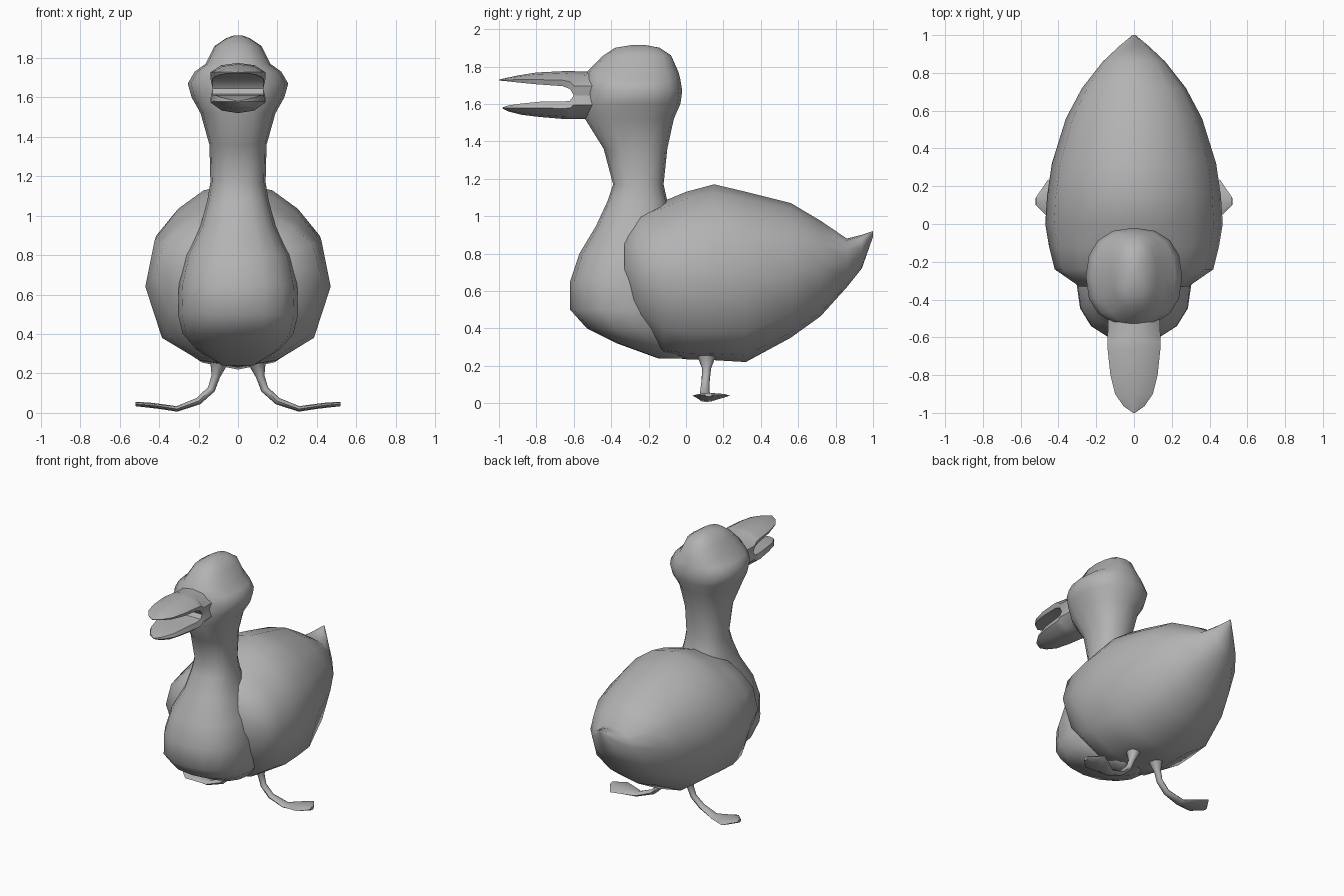
import bpy, bmesh, math
from mathutils import Vector

grey = bpy.data.materials.new("plain grey")
grey.diffuse_color = (0.45, 0.45, 0.45, 1)


def loft(name, rings, angle=50):
    """Skin a closed surface over a list of equal-length rings."""
    bm = bmesh.new()
    rows = [[bm.verts.new(p) for p in r] for r in rings]
    n = len(rows[0])
    for a, b in zip(rows, rows[1:]):
        for i in range(n):
            j = (i + 1) % n
            bm.faces.new((a[i], a[j], b[j], b[i]))
    bm.faces.new(rows[0])
    bm.faces.new(rows[-1][::-1])
    bmesh.ops.recalc_face_normals(bm, faces=bm.faces)
    me = bpy.data.meshes.new(name)
    bm.to_mesh(me)
    bm.free()
    ob = bpy.data.objects.new(name, me)
    bpy.context.collection.objects.link(ob)
    me.materials.append(grey)
    bpy.ops.object.select_all(action='DESELECT')
    ob.select_set(True)
    bpy.context.view_layer.objects.active = ob
    bpy.ops.object.shade_smooth_by_angle(angle=math.radians(angle))
    return ob


def mirrored(half):
    """Complete a half profile whose first and last points lie on x = 0."""
    return half + [(-u, v) for u, v in half[-2:0:-1]]


# folded-wing body: y, half width, top, widest height, bottom
shell = mirrored([(0, 1), (.38, .92), (.66, .74), (.9, .48), (1, 0),
                  (.82, -.64), (.42, -.92), (0, -1)])
sections = [
    (-.33, .29, .93, .74, .55), (-.24, .42, 1.03, .70, .39),
    (-.12, .45, 1.08, .66, .25), (0, .47, 1.13, .64, .235),
    (.15, .46, 1.17, .65, .23), (.32, .435, 1.13, .66, .22),
    (.56, .36, 1.07, .70, .35), (.72, .275, .975, .74, .465),
    (.86, .165, .88, .77, .62), (.94, .08, .90, .83, .72),
    (1.0, .008, .92, .905, .89)]
loft("body", [[(u * w, y, zm + v * ((zt - zm) if v > 0 else (zm - zb)))
               for u, v in shell] for y, w, zt, zm, zb in sections])

# breast, neck and head: z, front y, back y, half width
column = [
    (.24, -.15, 0, .08), (.32, -.37, 0, .21), (.40, -.53, 0, .28),
    (.50, -.62, 0, .305), (.65, -.62, 0, .30), (.80, -.57, -.02, .265),
    (.95, -.48, -.06, .19), (1.08, -.42, -.10, .155), (1.17, -.39, -.12, .14),
    (1.36, -.44, -.10, .145), (1.52, -.54, -.065, .19), (1.60, -.54, -.03, .235),
    (1.67, -.54, -.02, .255), (1.73, -.54, -.03, .22), (1.77, -.53, -.04, .165),
    (1.86, -.44, -.08, .12), (1.90, -.38, -.14, .06), (1.915, -.29, -.22, .02)]


def blunt(t, e=.85):
    return math.copysign(abs(t) ** e, t)


loft("breast_neck_head", [
    [(w * blunt(math.cos(a)), (f + b) / 2 + (b - f) / 2 * blunt(math.sin(a)), z)
     for a in (math.tau * i / 16 for i in range(16))] for z, f, b, w in column], 60)

# open bill: y, half width, outer height, inner height
bill = mirrored([(0, 1), (.6, .85), (1, .4), (.92, 0), (0, 0)])
upper = [(-.48, .135, 1.77, 1.645), (-.60, .14, 1.775, 1.645),
         (-.62, .14, 1.775, 1.68), (-.66, .14, 1.775, 1.695),
         (-.80, .125, 1.768, 1.705), (-.90, .10, 1.752, 1.715),
         (-.965, .055, 1.738, 1.722), (-1.0, .005, 1.73, 1.725)]
lower = [(-.48, .135, 1.52, 1.645), (-.60, .14, 1.52, 1.645),
         (-.62, .14, 1.52, 1.617), (-.66, .14, 1.52, 1.612),
         (-.78, .125, 1.53, 1.612), (-.88, .10, 1.542, 1.602),
         (-.95, .055, 1.56, 1.592), (-.98, .005, 1.575, 1.582)]
for name, rows in (("upper_bill", upper), ("lower_bill", lower)):
    loft(name, [[(u * w, y, zi + v * (zo - zi)) for u, v in bill]
                for y, w, zo, zi in rows], 40)

# leg and webbed foot: x, y, z, half depth along y, half thickness
path = [(.09, .11, .30, .08, .07), (.10, .11, .24, .045, .04),
        (.113, .11, .185, .024, .022), (.135, .105, .12, .022, .02),
        (.20, .10, .06, .025, .018), (.31, .11, .02, .04, .014),
        (.39, .125, .032, .075, .013), (.455, .135, .04, .10, .013),
        (.52, .12, .045, .02, .011)]
for side, s in (("left", 1), ("right", -1)):
    rings = []
    for i, (x, y, z, hy, hn) in enumerate(path):
        p, q = path[max(i - 1, 0)], path[min(i + 1, len(path) - 1)]
        d = Vector((q[0] - p[0], 0, q[2] - p[2])).normalized()
        n = Vector((-d.z, 0, d.x))
        ring = []
        for k in range(8):
            a = math.tau * k / 8
            c = Vector((x, y + hy * math.cos(a), z)) + n * hn * math.sin(a)
            ring.append((s * c.x, c.y, max(c.z, 0)))
        rings.append(ring)
    loft(side + "_leg_and_foot", rings)
